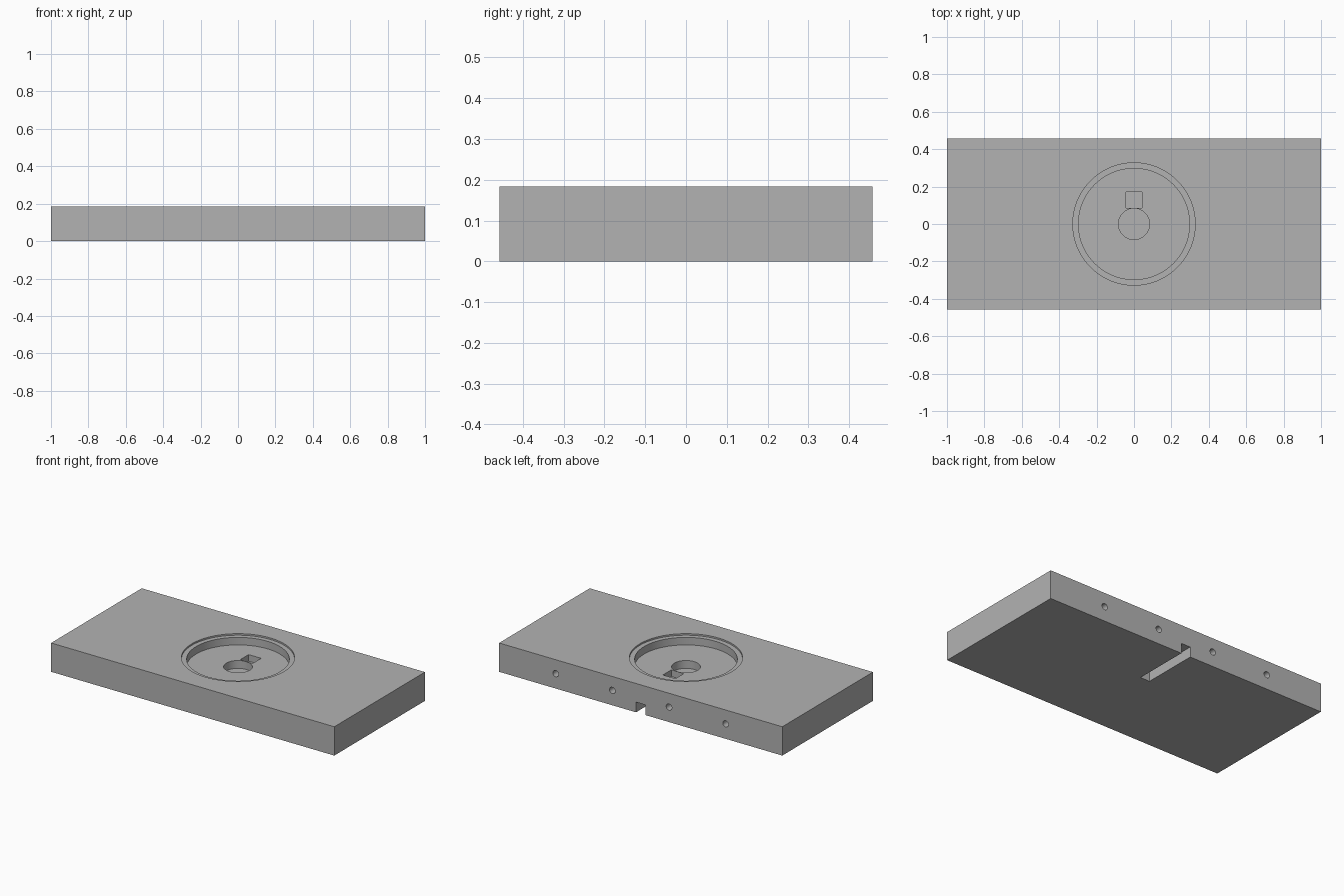
import bpy
import math

if "Cube" in bpy.data.objects:
    bpy.data.objects.remove(bpy.data.objects["Cube"])

L, W, H = 2.0, 0.914, 0.184      # block size
FLOOR = 0.126                    # floor height of the round pocket
EPS = 0.02                       # cutter overshoot

grey = bpy.data.materials.new("plain grey")
grey.diffuse_color = (0.45, 0.45, 0.45, 1)
grey.use_nodes = True
grey.node_tree.nodes["Principled BSDF"].inputs["Base Color"].default_value = grey.diffuse_color


def box(name, x0, x1, y0, y1, z0, z1):
    bpy.ops.mesh.primitive_cube_add(
        size=1, location=((x0 + x1) / 2, (y0 + y1) / 2, (z0 + z1) / 2))
    ob = bpy.context.object
    ob.name = name
    ob.scale = (x1 - x0, y1 - y0, z1 - z0)
    bpy.ops.object.transform_apply(location=True, rotation=True, scale=True)
    return ob


def cylinder(name, r, z0, z1):
    bpy.ops.mesh.primitive_cylinder_add(
        vertices=96, radius=r, depth=z1 - z0, location=(0, 0, (z0 + z1) / 2))
    ob = bpy.context.object
    ob.name = name
    return ob


def cross_hole(name, x, z, r, depth):
    bpy.ops.mesh.primitive_cylinder_add(
        vertices=32, radius=r, depth=depth + EPS,
        location=(x, W / 2 - depth / 2 + EPS / 2, z),
        rotation=(math.pi / 2, 0, 0))
    ob = bpy.context.object
    ob.name = name
    return ob


# Main block
block = box("base_block", -L / 2, L / 2, -W / 2, W / 2, 0, H)
block.data.materials.append(grey)

# Round pocket with a shallow rim step, centre bore and square recess
cutters = [
    cylinder("rim_step_cutter", 0.327, H - 0.01, H + EPS),
    cylinder("pocket_cutter", 0.297, FLOOR, H + EPS),
    cylinder("bore_cutter", 0.083, FLOOR - 0.05, FLOOR + EPS),
    box("square_recess_cutter", -0.044, 0.044, 0.085, 0.17,
        FLOOR - 0.042, FLOOR + EPS),
    # Channel in the underside, open at the back
    box("channel_cutter", -0.033, 0.033, 0.097, W / 2 + EPS, -EPS, 0.065),
]
# Row of holes in the back face
cutters += [cross_hole("back_hole_cutter", x, 0.095, 0.02, 0.1)
            for x in (-0.6, -0.2, 0.2, 0.6)]

# Cut the block, then remove the cutters
for c in cutters:
    c.hide_render = True
    bpy.ops.object.select_all(action='DESELECT')
    bpy.context.view_layer.objects.active = block
    block.select_set(True)
    m = block.modifiers.new("cut", 'BOOLEAN')
    m.operation = 'DIFFERENCE'
    m.solver = 'EXACT'
    m.object = c
    bpy.ops.object.modifier_apply(modifier=m.name)
    bpy.data.objects.remove(c, do_unlink=True)

bpy.ops.object.shade_smooth_by_angle(angle=math.radians(30))
